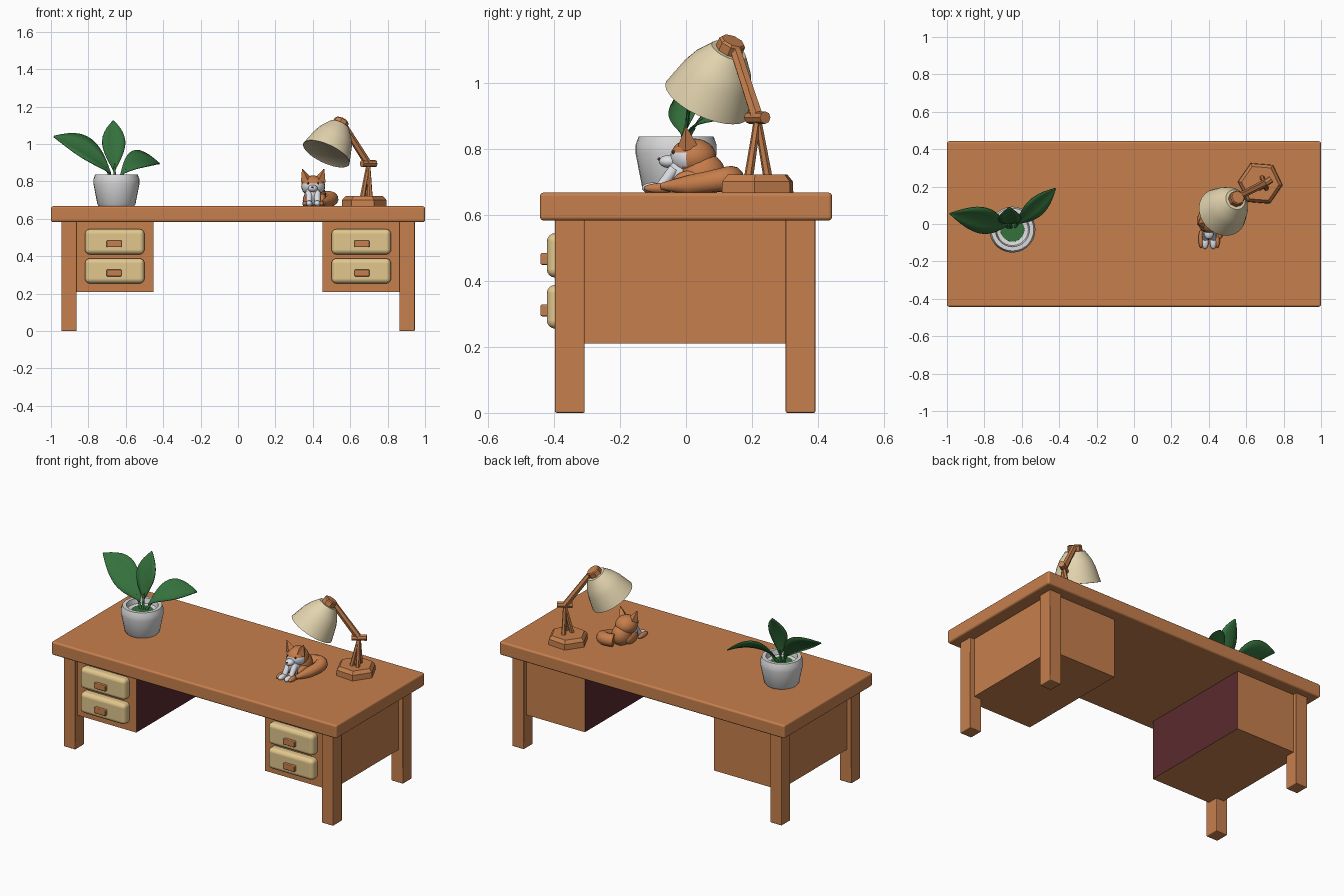
import bpy, bmesh, math
from mathutils import Vector, Matrix

if "Cube" in bpy.data.objects:
    bpy.data.objects.remove(bpy.data.objects["Cube"])


def mat(name, rgb):
    m = bpy.data.materials.new(name)
    m.diffuse_color = (*rgb, 1)
    m.use_nodes = True
    m.node_tree.nodes["Principled BSDF"].inputs["Base Color"].default_value = m.diffuse_color
    return m


WOOD = mat("warm wood", (0.565, 0.215, 0.075))
TAN = mat("drawer tan", (0.76, 0.57, 0.27))
CREAM = mat("shade cream", (0.77, 0.66, 0.43))
GREEN = mat("leaf green", (0.035, 0.165, 0.046))
GREY = mat("pot grey", (0.70, 0.70, 0.71))
MAROON = mat("dark maroon", (0.10, 0.023, 0.027))
FUR = mat("orange fur", (0.565, 0.205, 0.07))
WHITE = mat("pale fur", (0.72, 0.74, 0.78))


def make(name, bm, mats, smooth=None, bevel=0, seg=2):
    bmesh.ops.recalc_face_normals(bm, faces=bm.faces[:])
    me = bpy.data.meshes.new(name)
    bm.to_mesh(me)
    bm.free()
    ob = bpy.data.objects.new(name, me)
    bpy.context.collection.objects.link(ob)
    for m in (mats if isinstance(mats, list) else [mats]):
        me.materials.append(m)
    if bevel:
        me.shade_smooth()
        b = ob.modifiers.new("bevel", 'BEVEL')
        b.width, b.segments, b.harden_normals = bevel, seg, True
    if smooth:
        bpy.ops.object.select_all(action='DESELECT')
        ob.select_set(True)
        bpy.context.view_layer.objects.active = ob
        bpy.ops.object.shade_smooth_by_angle(angle=math.radians(smooth))
    return ob


def box(name, lo, hi, mats, bevel=0.0, seg=2):
    bm = bmesh.new()
    lo, hi = Vector(lo), Vector(hi)
    bmesh.ops.create_cube(bm, size=1, matrix=Matrix.Translation((lo + hi) / 2)
                          @ Matrix.Diagonal((*(abs(c) for c in hi - lo), 1)))
    return make(name, bm, mats, None, bevel, seg)


def lathe(name, pos, axis, profile, n, mats, smooth=40, spin=0.0):
    """Closed revolved shape; profile is (radius, height) along axis."""
    bm = bmesh.new()
    rot = Vector(axis).to_track_quat('Z', 'Y').to_matrix().to_4x4()
    M = Matrix.Translation(pos) @ rot @ Matrix.Rotation(spin, 4, 'Z')
    rings = [[bm.verts.new(M @ Vector((r * math.cos(math.tau * i / n), r * math.sin(math.tau * i / n), h)))
              for i in range(n)] for r, h in profile]
    for a, b in zip(rings, rings[1:]):
        for i in range(n):
            bm.faces.new((a[i], a[(i + 1) % n], b[(i + 1) % n], b[i]))
    bm.faces.new(rings[0])
    bm.faces.new(rings[-1])
    return make(name, bm, mats, smooth)


def rod(name, a, b, r1, r2, n, mats, smooth=None):
    d = Vector(b) - Vector(a)
    return lathe(name, a, d, [(r1, 0), (r2, d.length)], n, mats, smooth)


def blob(name, c, r, mats):
    bm = bmesh.new()
    M = Matrix.Translation(c) @ Matrix.Diagonal((*r, 1))
    bmesh.ops.create_uvsphere(bm, u_segments=20, v_segments=12, radius=1, matrix=M)
    return make(name, bm, mats, 60)


def quad_bez(p0, p1, p2, t):
    return Vector(p0) * (1 - t) ** 2 + Vector(p1) * 2 * t * (1 - t) + Vector(p2) * t * t


def leaf(name, p0, p1, p2, side, half):
    """Leaf blade along a curve, folded slightly along its midrib."""
    bm, rows = bmesh.new(), []
    side = Vector(side).normalized()
    for i in range(13):
        t = i / 12
        c = quad_bez(p0, p1, p2, t)
        tan = quad_bez(p0, p1, p2, t + .01) - quad_bez(p0, p1, p2, t - .01)
        up = tan.cross(side).normalized()
        if up.z < 0:
            up = -up
        w = half * max(0.04, math.sin(math.pi * t ** 1.15) ** 0.9)
        rows.append([bm.verts.new(c + side * (w * k) + up * (0.18 * w * abs(k)))
                     for k in (-1, -.5, 0, .5, 1)])
    for a, b in zip(rows, rows[1:]):
        for k in range(4):
            bm.faces.new((a[k], a[k + 1], b[k + 1], b[k]))
    ob = make(name, bm, GREEN, 40)
    s = ob.modifiers.new("thick", 'SOLIDIFY')
    s.thickness, s.offset = 0.005, 0


def tube(name, pts, radii, mats):
    cu = bpy.data.curves.new(name, 'CURVE')
    cu.dimensions, cu.bevel_depth, cu.bevel_resolution = '3D', 1, 4
    cu.use_fill_caps = True
    sp = cu.splines.new('POLY')
    sp.points.add(len(pts) - 1)
    for p, co, r in zip(sp.points, pts, radii):
        p.co, p.radius = (*co, 1), r
    sp.use_smooth = True
    ob = bpy.data.objects.new(name, cu)
    bpy.context.collection.objects.link(ob)
    cu.materials.append(mats)


# Desk
box("desk_top", (-1, -.443, .583), (1, .443, .668), WOOD, .012, 3)
for s, side in ((-1, "left"), (1, "right")):
    for y0, y1, end in ((-.397, -.307, "front"), (.302, .392, "back")):
        box(f"{side}_{end}_leg", (s * .863, y0, 0), (s * .945, y1, .59), WOOD, .005)
    cab = box(f"{side}_cabinet", (s * .452, -.373, .21), (s * .915, .367, .59), [WOOD, MAROON])
    for f in cab.data.polygons:
        if f.normal.x * s < -.5:  # knee-space face
            f.material_index = 1
    for z0, z1 in ((.255, .388), (.41, .545)):
        box(f"{side}_drawer_front", (s * .5, -.422, z0), (s * .818, -.34, z1), TAN, .026, 4)
        zc = (z0 + z1) / 2 - .011
        box(f"{side}_drawer_handle", (s * .622, -.441, zc - .018), (s * .703, -.415, zc + .018), WOOD, .005)

# Plant pot with planting surface
PX, PY = -.65, -.03
lathe("plant_pot", (PX, PY, .667), (0, 0, 1),
      [(.093, 0), (.102, .012), (.123, .12), (.123, .145), (.114, .17), (.092, .17), (.085, .14), (.07, .135)],
      28, GREY)
lathe("pot_filling", (PX, PY, .79), (0, 0, 1), [(.066, 0), (.064, .014)], 24, GREEN)

# Leaves and stems
for nm, p0, p1, p2, side, half in (
        ("left", (-.68, -.01, .84), (-.77, .03, .975), (-.985, .055, 1.04), (.15, .75, .62), .09),
        ("middle", (-.662, .0, .85), (-.665, .02, 1.0), (-.667, .09, 1.125), (1, .05, 0), .062),
        ("right", (-.63, .0, .83), (-.55, .08, .96), (-.42, .19, .895), (-.5, .6, .68), .066)):
    leaf(nm + "_leaf", p0, p1, p2, side, half)
    foot = (PX + (p0[0] - PX) * .5, PY + .01, .79)
    rod(nm + "_stem", foot, quad_bez(p0, p1, p2, .15), .009, .005, 8, GREEN, 60)

# Desk lamp
lathe("lamp_base", (.675, .217, .667), (0, 0, 1), [(.12, 0), (.118, .035), (.10, .055)], 6, WOOD, 20, -.08)
elbow = (.697, .217, .893)
for x, y in ((.665, .19), (.707, .19), (.685, .248)):
    rod("lamp_strut", (x, y, .715), (elbow[0], elbow[1], .89), .014, .011, 6, WOOD)
rod("elbow_joint", (.662, .192, .895), (.735, .24, .895), .019, .019, 8, WOOD)
rod("lamp_arm", elbow, (.563, .148, 1.105), .020, .018, 6, WOOD)
axis = Vector((.39, .37, .84)).normalized()
rim = Vector((.472, .063, .947))
lathe("lamp_shade", rim, axis, [(.125, .004), (.133, 0), (.136, .001), (.111, .088), (.092, .13), (.056, .18)],
      28, CREAM)
lathe("lamp_cap", rim + axis * .165, axis, [(.042, 0), (.042, .043), (.036, .05)], 8, WOOD, 20)

# Sitting fox figurine
blob("fox_body", (.413, .05, .722), (.058, .07, .068), FUR)
head = blob("fox_head", (.402, .022, .775), (.064, .07, .057), [FUR, WHITE])
for f in head.data.polygons:
    if f.normal.y < -.35 and f.center.z < .79:  # pale lower face
        f.material_index = 1
blob("fox_muzzle", (.4, -.05, .762), (.026, .032, .02), WHITE)
blob("fox_nose", (.399, -.081, .769), (.006, .005, .005), MAROON)
blob("fox_chest", (.4, -.018, .727), (.042, .038, .055), WHITE)
for s in (-1, 1):
    x = .402 + s * .022
    rod("fox_ear", (.402 + s * .036, .006, .805), (.402 + s * .058, .0, .867), .033, .002, 4, FUR)
    rod("fox_front_leg", (x, -.035, .74), (x, -.085, .675), .018, .015, 10, WHITE, 60)
    blob("fox_front_paw", (x, -.1, .682), (.018, .034, .016), WHITE)
    blob("fox_hind_paw", (.402 + s * .044, -.08, .681), (.014, .048, .015), FUR)
    blob("fox_haunch", (.41 + s * .04, .02, .7), (.024, .06, .036), FUR)
    blob("fox_eye", (.402 + s * .027, -.037, .79), (.005, .005, .006), MAROON)
# Tail wraps round the right side
pts = [quad_bez((.42, .125, .708), (.545, .18, .718), (.478, .01, .69), i / 12) for i in range(13)]
pts += [quad_bez((.478, .01, .69), (.466, -.04, .688), (.456, -.075, .687), i / 4) for i in range(1, 5)]
tube("fox_tail", pts, [.038 if i < 6 else .038 - .0012 * (i - 6) if i < 13 else .03 - .005 * (i - 12)
                       for i in range(17)], FUR)
